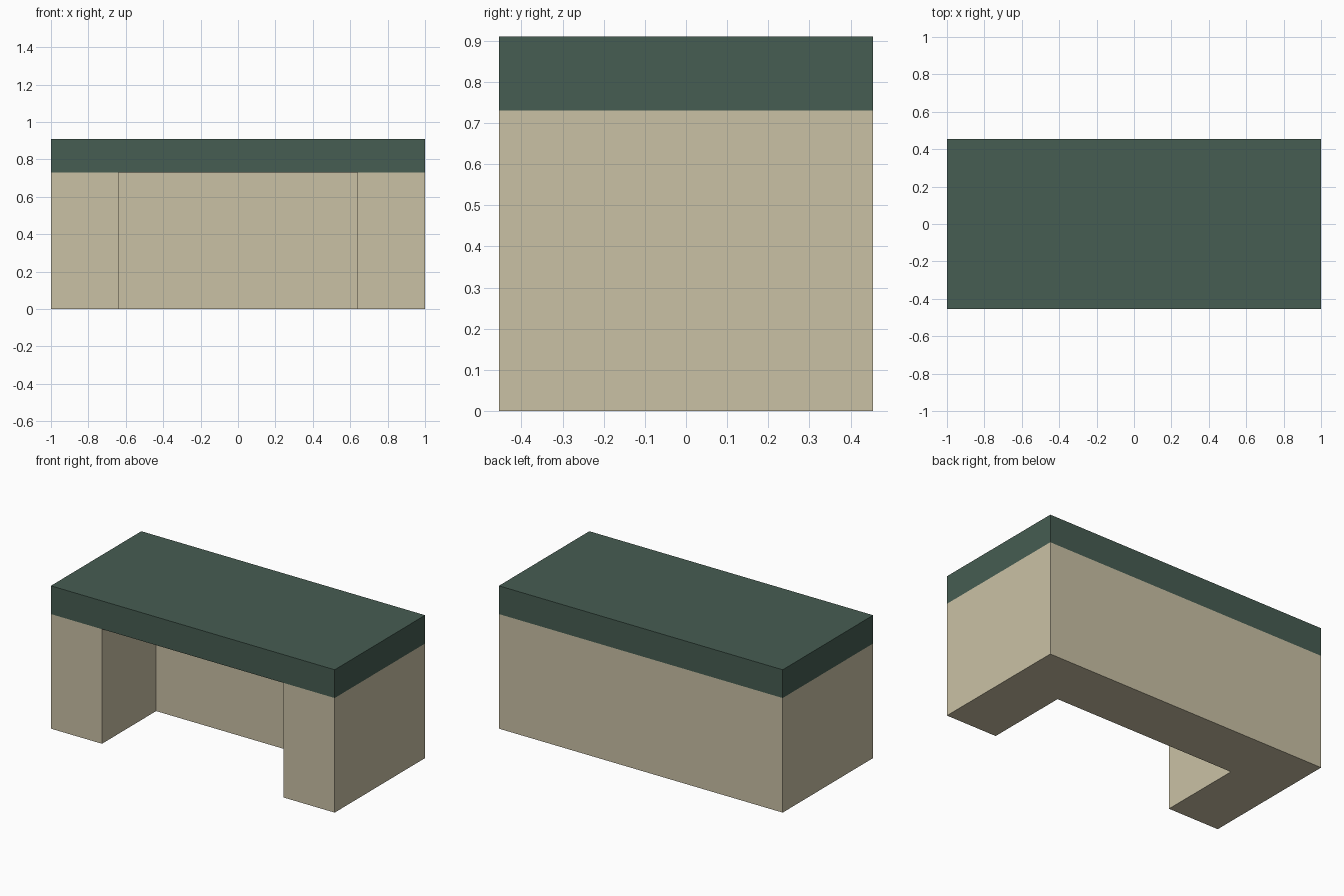
import bpy, bmesh

if "Cube" in bpy.data.objects:
    bpy.data.objects.remove(bpy.data.objects["Cube"])

W, D = 1.0, 0.455            # half width, half depth
Z_BASE, Z_TOP = 0.73, 0.91   # underside and top of the slab
INNER, BACK = 0.64, 0.09     # half width of the knee space, front of the back block


def material(name, srgb):
    m = bpy.data.materials.new(name)
    lin = [((c / 255 + 0.055) / 1.055) ** 2.4 for c in srgb]
    m.diffuse_color = (*lin, 1.0)
    m.use_nodes = True
    m.node_tree.nodes["Principled BSDF"].inputs["Base Color"].default_value = m.diffuse_color
    return m


def prism(name, outline, z0, z1, mat, cap=True):
    """Extrude a counter-clockwise plan outline from z0 to z1."""
    bm = bmesh.new()
    low = [bm.verts.new((x, y, z0)) for x, y in outline]
    high = [bm.verts.new((x, y, z1)) for x, y in outline]
    n = len(outline)
    for i in range(n):
        j = (i + 1) % n
        bm.faces.new((low[i], low[j], high[j], high[i]))
    bm.faces.new(low[::-1])
    if cap:
        bm.faces.new(high)
    mesh = bpy.data.meshes.new(name)
    bm.to_mesh(mesh)
    bm.free()
    mesh.materials.append(mat)
    ob = bpy.data.objects.new(name, mesh)
    bpy.context.collection.objects.link(ob)
    return ob


beige = material("beige", (202, 193, 165))
green = material("dark green", (70, 93, 82))

# U-shaped base: two pedestals joined by a deep back block (slab closes its top)
prism("desk_base", [(-W, -D), (-INNER, -D), (-INNER, BACK), (INNER, BACK),
                    (INNER, -D), (W, -D), (W, D), (-W, D)], 0, Z_BASE, beige, cap=False)

# Thick slab on top
prism("desk_top", [(-W, -D), (W, -D), (W, D), (-W, D)], Z_BASE, Z_TOP, green)
